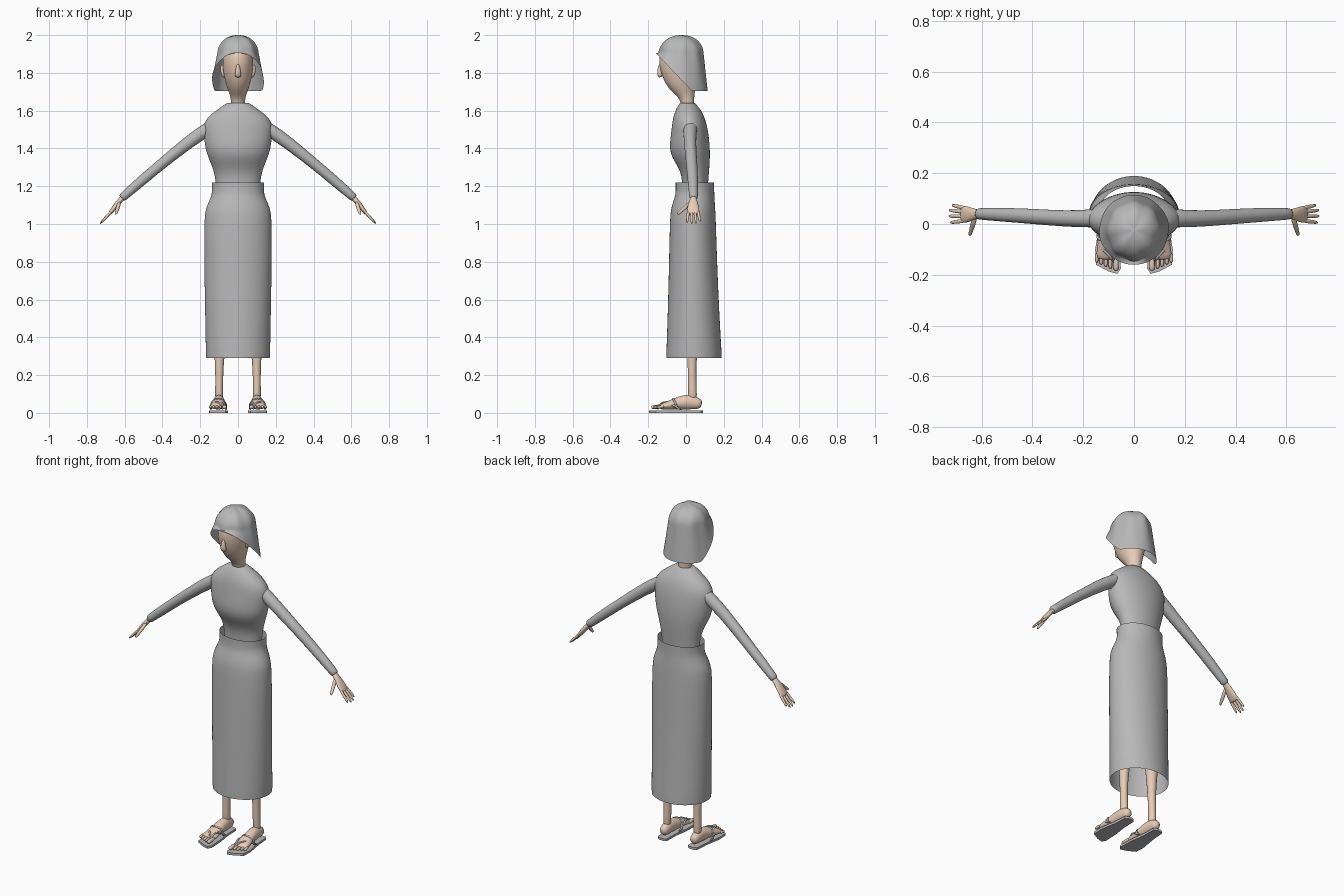
import bpy
import bmesh
from math import sin, cos, pi
from mathutils import Vector

if "Cube" in bpy.data.objects:
    bpy.data.objects.remove(bpy.data.objects["Cube"], do_unlink=True)


def make_material(name, color):
    mat = bpy.data.materials.new(name)
    mat.use_nodes = True
    mat.diffuse_color = (*color, 1)
    for node in mat.node_tree.nodes:
        if node.type == "BSDF_PRINCIPLED":
            node.inputs["Base Color"].default_value = (*color, 1)
    return mat


cloth = make_material("grey cloth", (0.48, 0.48, 0.48))
skin = make_material("skin", (0.82, 0.62, 0.48))


def finish(name, bm, mat, mirror=False, subdivide=1):
    """Turn a bmesh into a smooth object, optionally mirrored across x."""
    bmesh.ops.recalc_face_normals(bm, faces=bm.faces)
    for face in bm.faces:
        face.smooth = True
    mesh = bpy.data.meshes.new(name)
    bm.to_mesh(mesh)
    bm.free()
    mesh.materials.append(mat)
    obj = bpy.data.objects.new(name, mesh)
    bpy.context.collection.objects.link(obj)
    if mirror:
        mod = obj.modifiers.new("mirror", "MIRROR")
        mod.use_mirror_merge = False
    if subdivide:
        mod = obj.modifiers.new("smooth", "SUBSURF")
        mod.levels = mod.render_levels = subdivide
    return obj


def skin_rings(bm, rings, caps):
    """Bridge lists of points into a tube of quads."""
    rows = [[bm.verts.new(point) for point in ring] for ring in rings]
    count = len(rows[0])
    for low, high in zip(rows, rows[1:]):
        for i in range(count):
            j = (i + 1) % count
            bm.faces.new((low[i], low[j], high[j], high[i]))
    if caps:
        bm.faces.new(rows[0][::-1])
        bm.faces.new(rows[-1])
    return rows


def body(name, sections, mat, caps=True, segments=32):
    """Stack of horizontal ellipses: height, half width, front y, back y."""
    bm = bmesh.new()
    rings = []
    for z, half, front, back in sections:
        middle, depth = (front + back) / 2, (back - front) / 2
        angles = [2 * pi * i / segments for i in range(segments)]
        rings.append([(half * cos(a), middle + depth * sin(a), z) for a in angles])
    skin_rings(bm, rings, caps)
    return finish(name, bm, mat)


def limb(name, path, mat, side, mirror=True, segments=12):
    """Tube along a path of x, y, z, radius along side, other radius."""
    bm = bmesh.new()
    centres = [Vector(p[:3]) for p in path]
    rings = []
    for i, point in enumerate(path):
        tangent = centres[min(i + 1, len(path) - 1)] - centres[max(i - 1, 0)]
        tangent.normalize()
        across = Vector(side)
        across = (across - tangent * across.dot(tangent)).normalized()
        other = tangent.cross(across)
        ring = []
        for k in range(segments):
            a = 2 * pi * k / segments
            ring.append(centres[i] + across * cos(a) * point[3] + other * sin(a) * point[4])
        rings.append(ring)
    skin_rings(bm, rings, True)
    return finish(name, bm, mat, mirror)


X, Y = (1, 0, 0), (0, 1, 0)

# Skirt: open sheet with a narrower waistband
body("skirt", [
    (1.22, .14, -.055, .15), (1.2, .138, -.055, .15), (1.16, .138, -.055, .15),
    (1.13, .15, -.065, .152), (1.08, .172, -.08, .155), (1.03, .18, -.086, .158),
    (.8, .18, -.09, .165), (.5, .174, -.098, .178), (.31, .171, -.105, .19),
    (.29, .169, -.105, .19)], cloth, caps=False)

# Shirt torso
body("shirt", [
    (1.12, .115, -.02, .115), (1.2, .116, -.02, .116), (1.25, .122, -.022, .12),
    (1.3, .135, -.04, .124), (1.35, .157, -.074, .127), (1.4, .174, -.088, .127),
    (1.46, .18, -.082, .122), (1.52, .186, -.075, .112), (1.56, .167, -.069, .1),
    (1.595, .125, -.059, .085), (1.62, .088, -.046, .066), (1.638, .063, -.034, .049),
    (1.642, .055, -.03, .045)], cloth)

# Sleeves
limb("sleeve", [
    (.09, .025, 1.55, .04, .03), (.17, .022, 1.497, .037, .038),
    (.26, .02, 1.435, .033, .035), (.4, .03, 1.322, .031, .029),
    (.5, .036, 1.238, .029, .029), (.605, .04, 1.147, .024, .024),
    (.618, .04, 1.135, .023, .023)], cloth, Y)

# Hands
limb("palm", [
    (.6, .04, 1.15, .017, .015), (.625, .039, 1.125, .02, .014),
    (.65, .038, 1.093, .032, .014), (.672, .038, 1.064, .035, .011),
    (.682, .038, 1.05, .032, .008)], skin, Y)
for label, base, tip, reach in (("little", .063, .075, .8), ("ring", .047, .055, .97),
                                ("middle", .03, .031, 1), ("index", .013, .005, .9)):
    limb(label + "_finger", [
        (.662, base, 1.075, .009, .008),
        (.665 + .04 * reach, (base + tip) / 2, 1.065 - .035 * reach, .0085, .008),
        (.665 + .068 * reach, tip, 1.065 - .067 * reach, .006, .005)], skin, Y, segments=8)
limb("thumb", [
    (.626, .03, 1.118, .012, .012), (.636, -.005, 1.087, .011, .011),
    (.643, -.03, 1.064, .009, .009), (.648, -.047, 1.05, .006, .006)], skin, X, segments=8)

# Head and neck
body("head", [
    (1.6, .038, -.024, .045), (1.655, .036, -.028, .042), (1.685, .043, -.055, .045),
    (1.72, .058, -.096, .05), (1.78, .075, -.128, .06), (1.85, .083, -.145, .072),
    (1.91, .08, -.141, .075), (1.95, .064, -.11, .05), (1.975, .03, -.06, .01)], skin)
limb("nose", [
    (0, -.134, 1.85, .007, .008), (0, -.14, 1.82, .012, .012),
    (0, -.14, 1.79, .019, .015), (0, -.132, 1.777, .016, .01)], skin, X, mirror=False)
limb("ear", [
    (.073, -.025, 1.775, .006, .008), (.08, -.025, 1.79, .011, .016),
    (.086, -.022, 1.825, .012, .02), (.08, -.02, 1.845, .007, .012)], skin, X, segments=8)


# Hat: lobed crown with a brim that dips from the front to the nape
def hat():
    bm = bmesh.new()
    count = 48
    rings = []
    crown = [(.03, 2), (.35, 1.997), (.68, 1.98), (.9, 1.95), (.98, 1.925), (1, 1.908)]
    for scale, z in crown:
        ring = []
        for i in range(count):
            a = 2 * pi * i / count
            r = scale * (1 + .025 * scale * cos(8 * a))
            lift = .004 * scale * sin(5 * a)
            ring.append((.107 * r * cos(a), -.027 + .117 * r * sin(a), z + lift))
        rings.append(ring)
    for t in (.12, .45, .8, 1):
        ring = []
        for i, start in enumerate(rings[5]):
            a = 2 * pi * i / count
            wave = 1 + .015 * sin(6 * a)
            edge_y = -.023 + .138 * sin(a)
            rise = min(max((.03 - edge_y) / .19, 0), 1)
            edge = Vector((.137 * wave * cos(a), edge_y, 1.705 + .2 * rise))
            ring.append(Vector(start).lerp(edge, t))
        rings.append(ring)
    rows = skin_rings(bm, rings, False)
    bm.faces.new(rows[0])
    return finish("hat", bm, cloth)


hat()

# Legs and feet
limb("leg", [
    (.1, .035, .05, .024, .026), (.1, .034, .13, .021, .023), (.099, .032, .22, .022, .023),
    (.098, .032, .3, .027, .026), (.095, .035, .45, .04, .04), (.09, .035, .8, .052, .052),
    (.085, .035, 1.05, .055, .055)], skin, X)
limb("foot", [
    (.1, .084, .045, .015, .018), (.1, .068, .048, .027, .03), (.1, .025, .06, .03, .043),
    (.101, -.03, .054, .034, .037), (.104, -.08, .043, .041, .026),
    (.105, -.12, .035, .046, .018), (.105, -.142, .03, .044, .012)], skin, X)
for i in range(5):
    x = .071 + .018 * i + (.004 if i else 0)
    tip = -.184 + .008 * i
    size = .008 if i else .012
    limb("toe", [
        (x, -.115, .034, size, size), (x, tip + .02, .032, size, size),
        (x, tip + .006, .03, size, size), (x, tip, .028, size / 2, size / 2)],
        skin, X, segments=8)


# Sandals: flat sole, forked thong and an instep band
def sole():
    outline = [(.07, .08), (.085, .09), (.115, .09), (.13, .08), (.136, 0), (.153, -.1),
               (.15, -.16), (.1, -.187), (.065, -.196), (.052, -.175), (.056, -.08), (.068, 0)]
    bm = bmesh.new()
    face = bm.faces.new([bm.verts.new((x, y, 0)) for x, y in outline])
    raised = bmesh.ops.extrude_face_region(bm, geom=[face])["geom"]
    verts = [v for v in raised if isinstance(v, bmesh.types.BMVert)]
    bmesh.ops.translate(bm, verts=verts, vec=(0, 0, .013))
    obj = finish("sandal_sole", bm, cloth, mirror=True, subdivide=0)
    for poly in obj.data.polygons:
        poly.use_smooth = False


def strap(name, points, side):
    limb(name, [(*p, .006, .006) for p in points], cloth, side, segments=8)


sole()
strap("inner_strap", [(.082, -.15, .015), (.082, -.14, .046), (.074, -.105, .062),
                      (.062, -.07, .048), (.064, -.02, .012)], X)
strap("outer_strap", [(.082, -.15, .015), (.084, -.14, .046), (.111, -.11, .062),
                      (.143, -.08, .048), (.143, -.02, .012)], X)
strap("instep_band", [(.062, -.045, .015), (.064, -.055, .05), (.08, -.065, .072),
                      (.104, -.07, .077), (.128, -.065, .07), (.144, -.055, .05),
                      (.143, -.045, .015)], Y)
